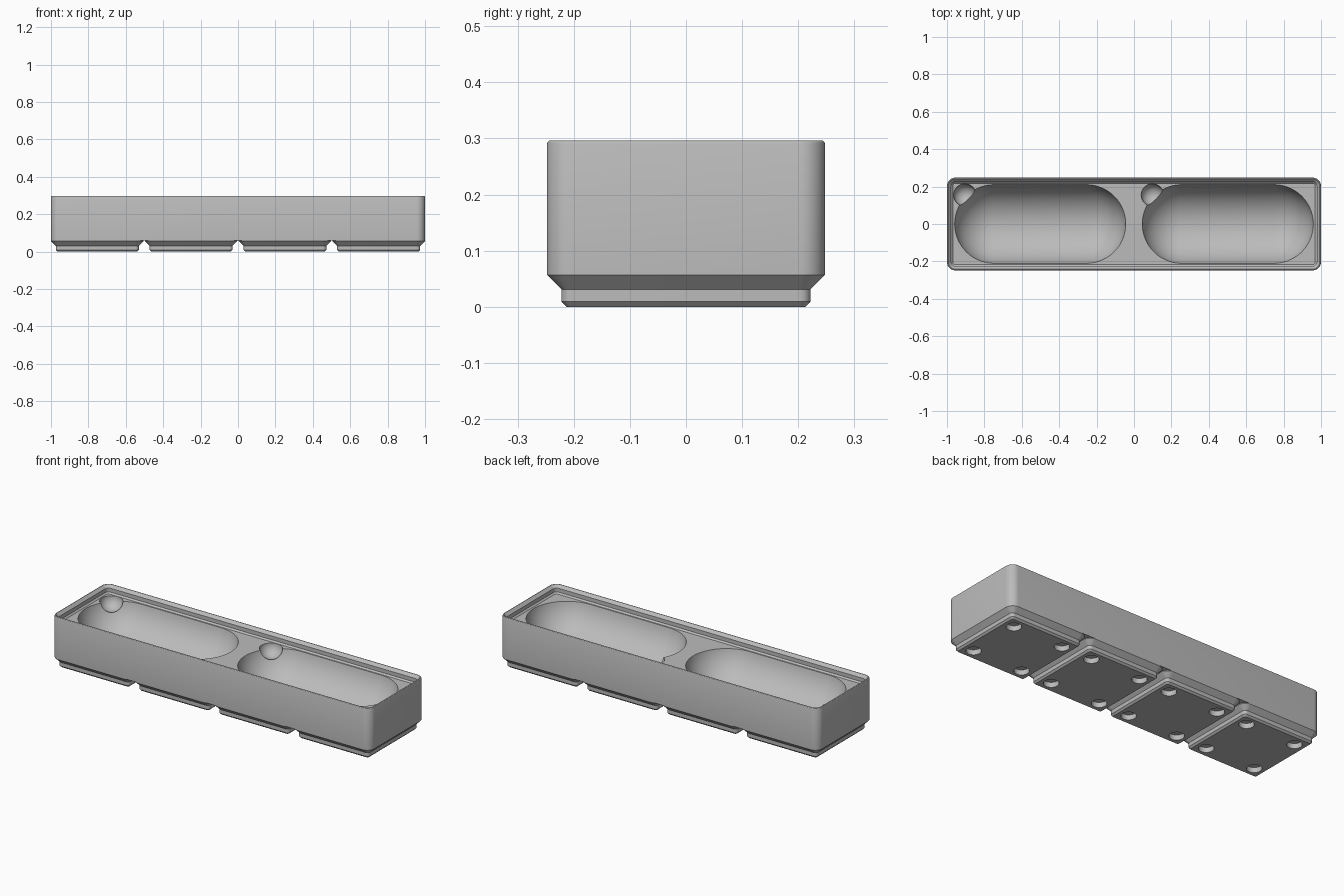
import bpy, bmesh, math
from mathutils import Matrix, Vector

if "Cube" in bpy.data.objects:
    bpy.data.objects.remove(bpy.data.objects["Cube"], do_unlink=True)

grey = bpy.data.materials.new("plain grey")
grey.use_nodes = True
colour = (0.5, 0.5, 0.5, 1)
grey.diffuse_color = colour
grey.node_tree.nodes["Principled BSDF"].inputs["Base Color"].default_value = colour

MM = 2 / 167.5            # bin millimetres to model units
PITCH = 42 * MM
FLOOR = 21 * MM


def make_object(name, bm):
    bmesh.ops.recalc_face_normals(bm, faces=bm.faces)
    mesh = bpy.data.meshes.new(name)
    bm.to_mesh(mesh)
    bm.free()
    mesh.materials.append(grey)
    obj = bpy.data.objects.new(name, mesh)
    bpy.context.collection.objects.link(obj)
    return obj


def ring(bm, half_x, half_y, radius, z, steps=10):
    """Rounded rectangle loop of vertices."""
    verts = []
    for corner, (sx, sy) in enumerate([(1, 1), (-1, 1), (-1, -1), (1, -1)]):
        for i in range(steps + 1):
            a = math.pi / 2 * (corner + i / steps)
            verts.append(bm.verts.new((sx * (half_x - radius) + radius * math.cos(a),
                                       sy * (half_y - radius) + radius * math.sin(a), z)))
    return verts


def loft(name, half_x, half_y, profile):
    """Stack rounded rectangles; profile holds (inset, height) in mm."""
    bm = bmesh.new()
    loops = [ring(bm, half_x - d * MM, half_y - d * MM, (3.75 - d) * MM, z * MM)
             for d, z in profile]
    for low, high in zip(loops, loops[1:]):
        for i in range(len(low)):
            j = (i + 1) % len(low)
            bm.faces.new((low[i], low[j], high[j], high[i]))
    bm.faces.new(loops[0])
    bm.faces.new(loops[-1])
    return make_object(name, bm)


def capsule(radius, half_length, centre):
    """Sphere with poles along x, pulled apart at its middle."""
    bm = bmesh.new()
    bmesh.ops.create_uvsphere(bm, u_segments=64, v_segments=33, radius=radius)
    bmesh.ops.rotate(bm, verts=bm.verts, matrix=Matrix.Rotation(math.pi / 2, 3, 'Y'))
    for v in bm.verts:
        v.co.x += math.copysign(half_length, v.co.x)
        v.co += Vector(centre)
    return make_object("cutter", bm)


def cylinder(radius, depth, centre):
    bm = bmesh.new()
    bmesh.ops.create_cone(bm, cap_ends=True, segments=40, radius1=radius, radius2=radius,
                          depth=depth, matrix=Matrix.Translation(centre))
    return make_object("cutter", bm)


def carve(obj, cutters):
    """Subtract the cutters, bake the result and remove them."""
    for cutter in cutters:
        cutter.hide_render = True
        mod = obj.modifiers.new("cut", 'BOOLEAN')
        mod.operation = 'DIFFERENCE'
        mod.solver = 'EXACT'
        mod.object = cutter
    graph = bpy.context.evaluated_depsgraph_get()
    mesh = bpy.data.meshes.new_from_object(obj.evaluated_get(graph))
    obj.modifiers.clear()
    obj.data = mesh
    for cutter in cutters:
        bpy.data.objects.remove(cutter, do_unlink=True)


def smooth(obj):
    bpy.ops.object.select_all(action='DESELECT')
    obj.select_set(True)
    bpy.context.view_layer.objects.active = obj
    bpy.ops.object.shade_smooth_by_angle(angle=math.radians(25))


# Bin body: outer wall, rounded rim, stepped stacking lip and floor
half_y = 20.75 * MM
body = loft("bin_body", 1, half_y, [
    (0, 5), (0, 24.3), (0.12, 24.62), (0.35, 24.8), (0.6, 24.8),
    (1.9, 23.5), (1.9, 21.7), (2.6, 21)])

# Two long scoops, each with a small round finger dip at its back right corner
cutters = []
for x in (-PITCH, PITCH):
    cutters.append(capsule(0.215, 0.247, (x, 0, FLOOR + 0.045)))
    cutters.append(capsule(0.06, 0, (x - 0.403, 0.155, FLOOR)))
carve(body, cutters)
smooth(body)

# Four stepped feet with round magnet holes underneath
for n in range(4):
    foot = loft("foot_%d" % (n + 1), half_y, half_y, [
        (2.95, 0), (2.15, 0.8), (2.15, 2.6), (0, 4.75), (0, 5)])
    carve(foot, [cylinder(3.25 * MM, 4.8 * MM, (sx * 13 * MM, sy * 13 * MM, 0))
                 for sx in (-1, 1) for sy in (-1, 1)])
    foot.location.x = (n - 1.5) * PITCH
    smooth(foot)
